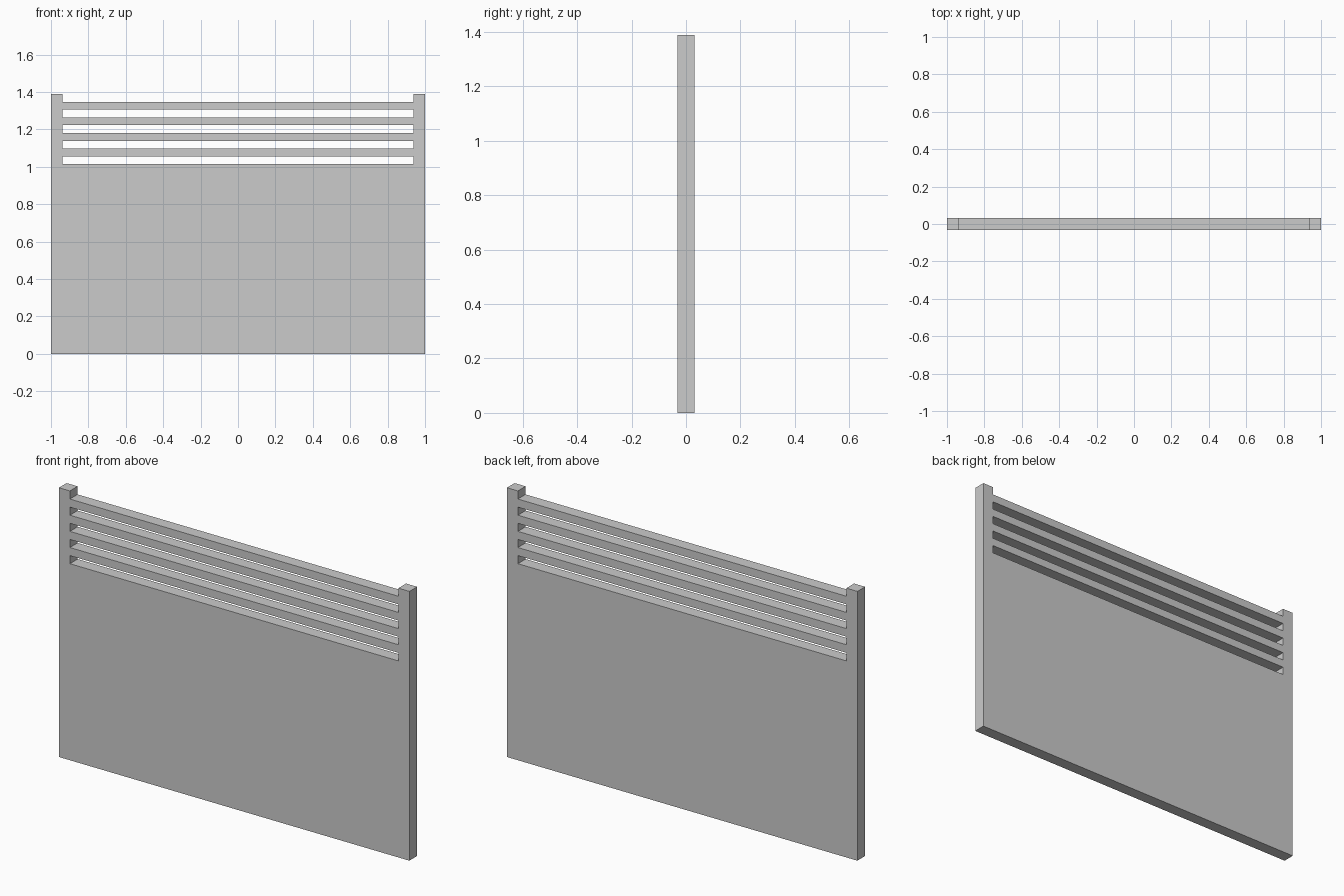
import bpy, bmesh

if "Cube" in bpy.data.objects:
    bpy.data.objects.remove(bpy.data.objects["Cube"])

U = 0.0417           # slat height and gap height
HALF = 0.03125       # half thickness
PANEL_TOP = 1.0139
xs = [-1.0, -0.9375, 0.9375, 1.0]
# row levels: panel, then alternating gap / slat, ending with the post tips
zs = [0.0] + [PANEL_TOP + U * i for i in range(10)]

bm = bmesh.new()
grid = [[bm.verts.new((x, -HALF, z)) for x in xs] for z in zs]

# front face: posts fill every row, the middle only the panel and slats
for r in range(len(zs) - 1):
    for c in range(3):
        if c == 1 and r % 2 == 1:
            continue
        bm.faces.new((grid[r][c], grid[r][c + 1],
                      grid[r + 1][c + 1], grid[r + 1][c]))

# thicken into one flush, closed body
res = bmesh.ops.extrude_face_region(bm, geom=bm.faces[:], use_keep_orig=True)
back = [v for v in res["geom"] if isinstance(v, bmesh.types.BMVert)]
bmesh.ops.translate(bm, verts=back, vec=(0, 2 * HALF, 0))
bmesh.ops.recalc_face_normals(bm, faces=bm.faces[:])

mesh = bpy.data.meshes.new("slatted_fence_panel")
bm.to_mesh(mesh)
bm.free()
obj = bpy.data.objects.new("slatted_fence_panel", mesh)
bpy.context.collection.objects.link(obj)
